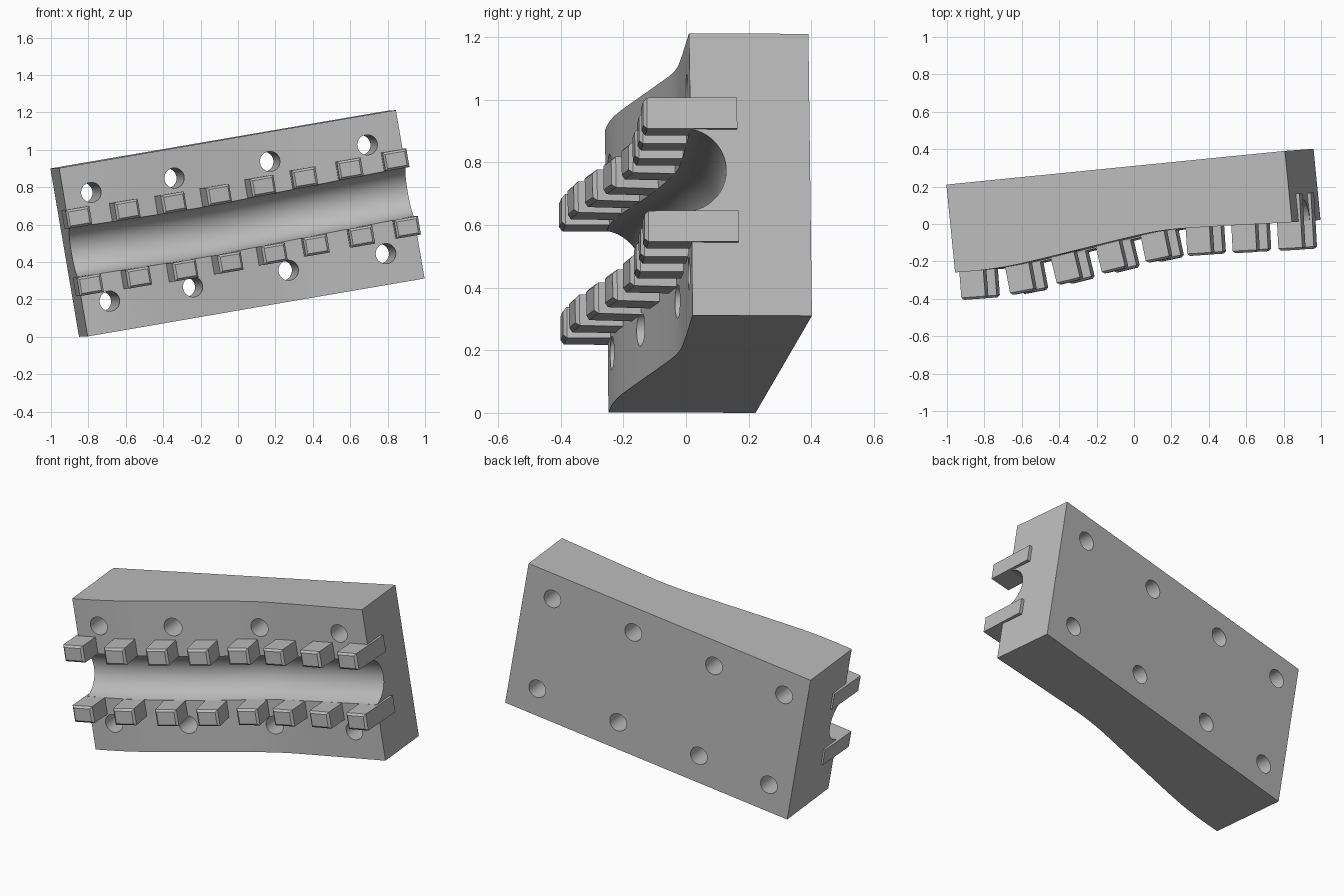
import bpy, bmesh, math
from mathutils import Vector, Matrix

cube = bpy.data.objects.get("Cube")
if cube:
    bpy.data.objects.remove(cube, do_unlink=True)

LENGTH, HEIGHT = 1.845, 0.913
RADIUS = 0.134          # channel radius
ROW = 0.183             # tooth row distance from the channel axis

# Frame of the tilted block: x along its length, -y to its front, z up its height
along = Vector((0.981, 0.0976, 0.168)).normalized()
up = Vector((-0.164, -0.012, 0.986))
up = (up - along * up.dot(along)).normalized()
back = up.cross(along)
FRAME = Matrix((along, back, up)).transposed().to_4x4()
FRAME.translation = (-0.85, 0.222, 0.0)

grey = bpy.data.materials.new("plain_grey")
grey.use_nodes = True
COLOUR = (0.5, 0.5, 0.5, 1)
grey.diffuse_color = COLOUR
grey.node_tree.nodes["Principled BSDF"].inputs["Base Color"].default_value = COLOUR


def curve(points, x):
    """Smooth curve through a few (x, value) points."""
    def slope(i):
        a, b = points[max(i - 1, 0)], points[min(i + 1, len(points) - 1)]
        return (b[1] - a[1]) / (b[0] - a[0])
    i = 0
    while i < len(points) - 2 and x > points[i + 1][0]:
        i += 1
    (x0, y0), (x1, y1) = points[i], points[i + 1]
    h = x1 - x0
    t = min(max((x - x0) / h, 0), 1)
    return ((1 + 2 * t) * (1 - t) ** 2 * y0 + t * (1 - t) ** 2 * h * slope(i)
            + t * t * (3 - 2 * t) * y1 + t * t * (t - 1) * h * slope(i + 1))


def depth(x):           # thickness of the block along its length
    return curve([(0, .472), (.15, .474), (.3, .466), (.45, .448), (.95, .378),
                  (1.1, .361), (1.25, .358), (LENGTH, .383)], x)


def axis(x):            # height of the channel along its length
    return curve([(0, .455), (.7, .444), (1.0, .450), (LENGTH, .471)], x)


def finish(name, bm, matrix):
    bmesh.ops.recalc_face_normals(bm, faces=bm.faces)
    mesh = bpy.data.meshes.new(name)
    bm.to_mesh(mesh)
    bm.free()
    mesh.materials.append(grey)
    obj = bpy.data.objects.new(name, mesh)
    obj.matrix_world = matrix
    bpy.context.collection.objects.link(obj)
    return obj


# Block with a rounded channel, lofted through cross-sections
bm = bmesh.new()
STATIONS, ARC = 36, 20
rings = []
for i in range(STATIONS + 1):
    x = LENGTH * i / STATIONS
    d, c = depth(x), axis(x)
    section = [(0, 0), (d, 0)]
    for k in range(ARC + 1):
        a = math.pi * (0.05 + 0.9 * k / ARC)
        section.append((d + 0.02 - RADIUS * math.sin(a), c - RADIUS * math.cos(a)))
    section += [(d, HEIGHT), (0, HEIGHT)]
    rings.append([bm.verts.new((x, -p, q)) for p, q in section])
for a, b in zip(rings, rings[1:]):
    for k in range(len(a)):
        n = (k + 1) % len(a)
        bm.faces.new((a[k], a[n], b[n], b[k]))
bm.faces.new(rings[0])
bm.faces.new(rings[-1])
block = finish("channel_block", bm, FRAME)

# Bolt holes through the block
bm = bmesh.new()
for x in (.148, .606, 1.134, 1.663):
    for z in (.166, .756):
        bmesh.ops.create_cone(
            bm, cap_ends=True, segments=32, radius1=.054, radius2=.054, depth=1.4,
            matrix=Matrix.Translation((x, -.25, z)) @ Matrix.Rotation(math.pi / 2, 4, 'X'))
cutter = finish("bolt_hole_cutter", bm, FRAME)
cutter.hide_render = True
cutter.hide_set(True)
cut = block.modifiers.new("bolt_holes", 'BOOLEAN')
cut.object = cutter
cut.operation = 'DIFFERENCE'
cut.solver = 'EXACT'

# Apply the holes, then smooth the curved surfaces
bpy.context.view_layer.update()
graph = bpy.context.evaluated_depsgraph_get()
holed = bpy.data.meshes.new_from_object(block.evaluated_get(graph))
block.modifiers.clear()
block.data = holed
bpy.data.objects.remove(cutter, do_unlink=True)
bpy.ops.object.select_all(action='DESELECT')
block.select_set(True)
bpy.context.view_layer.objects.active = block
bpy.ops.object.shade_smooth_by_angle(angle=math.radians(30))

# Two rows of teeth that follow the curved front
TOOTH = Vector((.13, .30, .10))
for row, side in (("lower", -1), ("upper", 1)):
    for i in range(8):
        x = .05 + .249 * i
        turn = -math.atan2(depth(x + .02) - depth(x - .02), .04)
        bm = bmesh.new()
        bmesh.ops.create_cube(bm, size=1, matrix=Matrix.Diagonal((*TOOTH, 1)))
        tip = [e for e in bm.edges if all(v.co.y < 0 for v in e.verts)]
        bmesh.ops.bevel(bm, geom=tip, offset=.012, segments=1, affect='EDGES')
        place = Matrix.Translation((x, -depth(x), axis(x) + side * ROW))
        finish(f"{row}_tooth_{i + 1}", bm, FRAME @ place @ Matrix.Rotation(turn, 4, 'Z'))
